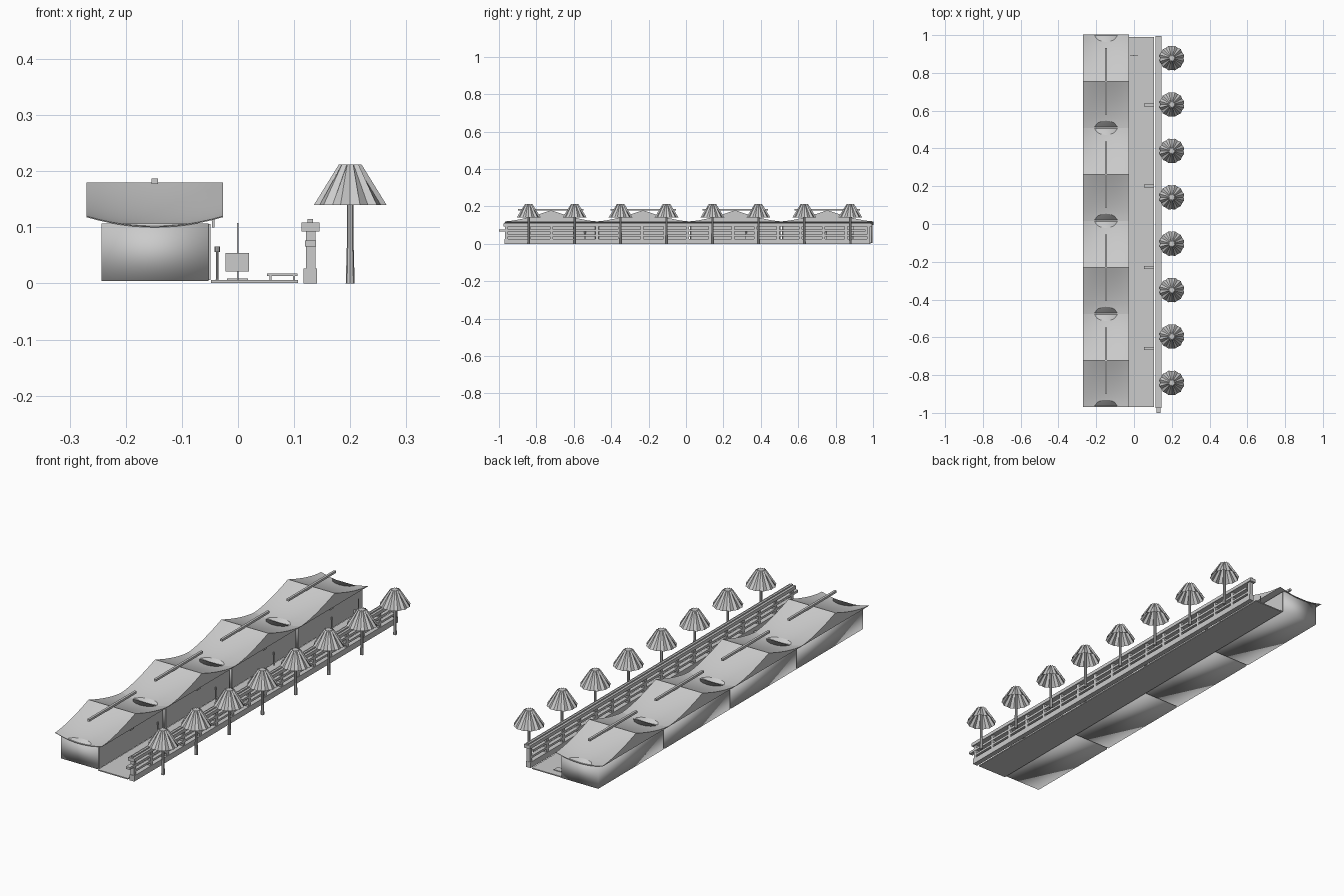
import bpy, bmesh, math

if "Cube" in bpy.data.objects:
    bpy.data.objects.remove(bpy.data.objects["Cube"])

grey = bpy.data.materials.new("plain_grey")
grey.diffuse_color = (0.6, 0.6, 0.6, 1)
grey.use_nodes = True
grey.node_tree.nodes["Principled BSDF"].inputs["Base Color"].default_value = grey.diffuse_color


def finish(name, bm, smooth=False):
    bmesh.ops.recalc_face_normals(bm, faces=bm.faces[:])
    me = bpy.data.meshes.new(name)
    bm.to_mesh(me)
    bm.free()
    me.materials.append(grey)
    for p in me.polygons:
        p.use_smooth = smooth
    ob = bpy.data.objects.new(name, me)
    bpy.context.collection.objects.link(ob)
    return ob


def box(name, x0, x1, y0, y1, z0, z1, smooth=False):
    bm = bmesh.new()
    bmesh.ops.create_cube(bm, size=1)
    for v in bm.verts:
        v.co = ((x0 + x1) / 2 + v.co.x * (x1 - x0),
                (y0 + y1) / 2 + v.co.y * (y1 - y0),
                (z0 + z1) / 2 + v.co.z * (z1 - z0))
    return finish(name, bm, smooth)


def lathe(name, x, y, profile, n=10):
    # stack of rings given as (radius, z)
    bm = bmesh.new()
    rings = [[bm.verts.new((x + r * math.cos(i * math.tau / n),
                            y + r * math.sin(i * math.tau / n), z)) for i in range(n)]
             for r, z in profile]
    for a, b in zip(rings, rings[1:]):
        for i in range(n):
            j = (i + 1) % n
            bm.faces.new((a[i], a[j], b[j], b[i]))
    bm.faces.new(rings[0])
    bm.faces.new(rings[-1])
    return finish(name, bm)


def roof(yc):
    # swept roof: concave slopes, eaves sagging in the middle
    nx, ny = 12, 20
    bm = bmesh.new()
    top, low = [], []
    for i in range(nx + 1):
        s = i / nx * 2 - 1
        x = -0.1485 + 0.1215 * s
        eave = 0.102 + 0.018 * s * s
        rt, rl = [], []
        for j in range(ny + 1):
            t = j / ny * 2 - 1
            y = yc + 0.247 * t
            rt.append(bm.verts.new((x, y, eave + (0.18 - eave) * (1 - abs(t)) ** 1.5)))
            rl.append(bm.verts.new((x, y, eave - 0.002)))
        top.append(rt)
        low.append(rl)
    for i in range(nx):
        for j in range(ny):
            for g in (top, low):
                bm.faces.new((g[i][j], g[i + 1][j], g[i + 1][j + 1], g[i][j + 1]))
        for j in (0, ny):
            bm.faces.new((top[i][j], top[i + 1][j], low[i + 1][j], low[i][j]))
    for j in range(ny):
        for i in (0, nx):
            bm.faces.new((top[i][j], top[i][j + 1], low[i][j + 1], low[i][j]))
    ob = finish("house_roof", bm)
    bpy.context.view_layer.objects.active = ob
    ob.select_set(True)
    bpy.ops.object.shade_smooth_by_angle(angle=math.radians(25))
    ob.select_set(False)


def tree(y):
    # trunk and pleated crown, open underneath
    lathe("tree_trunk", 0.2, y, [(0.008, 0), (0.006, 0.07), (0.006, 0.18)], 8)
    n = 24
    bm = bmesh.new()
    lo, hi = [], []
    for i in range(n):
        a = i * math.tau / n
        r = 0.021 if i % 2 else 0.012
        lo.append(bm.verts.new((0.2 + (0.067 if i % 2 else 0.063) * math.cos(a),
                                y + (0.067 if i % 2 else 0.063) * math.sin(a), 0.14)))
        hi.append(bm.verts.new((0.2 + r * math.cos(a), y + r * math.sin(a), 0.212)))
    for i in range(n):
        j = (i + 1) % n
        bm.faces.new((lo[i], lo[j], hi[j], hi[i]))
    bm.faces.new(hi)
    finish("tree_crown", bm)


# row of houses
for k in range(4):
    yc = -0.722 + 0.4925 * k
    box("house_wall", -0.243, -0.053, yc - 0.242, yc + 0.242, 0.004, 0.107, True)
    box("house_front", -0.053, -0.049, yc - 0.236, yc + 0.236, 0.006, 0.106)
    roof(yc)
    box("ridge_beam", -0.154, -0.143, yc - 0.175, yc + 0.175, 0.177, 0.187)
    # hanging shop board
    box("hanging_board", -0.046, -0.042, yc - 0.012, yc + 0.012, 0.1, 0.123)

# row of trees
for k in range(8):
    tree(-0.841 + 0.2456 * k)

# paved street
box("street", -0.048, 0.107, -0.97, 0.99, 0.001, 0.006)

# benches and small posts
for k in range(4):
    y = -0.66 + 0.43 * k
    box("bench_seat", 0.052, 0.106, y - 0.008, y + 0.008, 0.013, 0.018)
    for x in (0.056, 0.098):
        box("bench_leg", x, x + 0.004, y - 0.007, y + 0.007, 0.005, 0.014)
    lathe("small_post", -0.037, y + 0.12, [(0.003, 0.005), (0.002, 0.01), (0.002, 0.056),
                                           (0.005, 0.056), (0.005, 0.066)], 8)

# notice sign at the far end
box("sign_base", -0.02, 0.018, 0.925, 0.955, 0.005, 0.009)
box("sign_board", -0.022, 0.02, 0.889, 0.892, 0.021, 0.054)
box("sign_pole", -0.002, 0.001, 0.892, 0.896, 0.005, 0.108)

# fence along the street
box("fence_base", 0.117, 0.141, -0.97, 0.985, 0, 0.027)
box("fence_lower_rail", 0.121, 0.138, -0.965, 0.98, 0.04, 0.05)
box("fence_middle_rail", 0.119, 0.139, -1.0, 0.96, 0.066, 0.077)
box("fence_top_rail", 0.113, 0.145, -0.975, 0.995, 0.093, 0.109)
box("fence_top_cap", 0.124, 0.134, -0.97, 0.99, 0.109, 0.115)
for k in range(17):
    y = -0.96 + k * 0.121
    box("fence_post", 0.121, 0.138, y - 0.008, y + 0.008, 0.02, 0.1)
